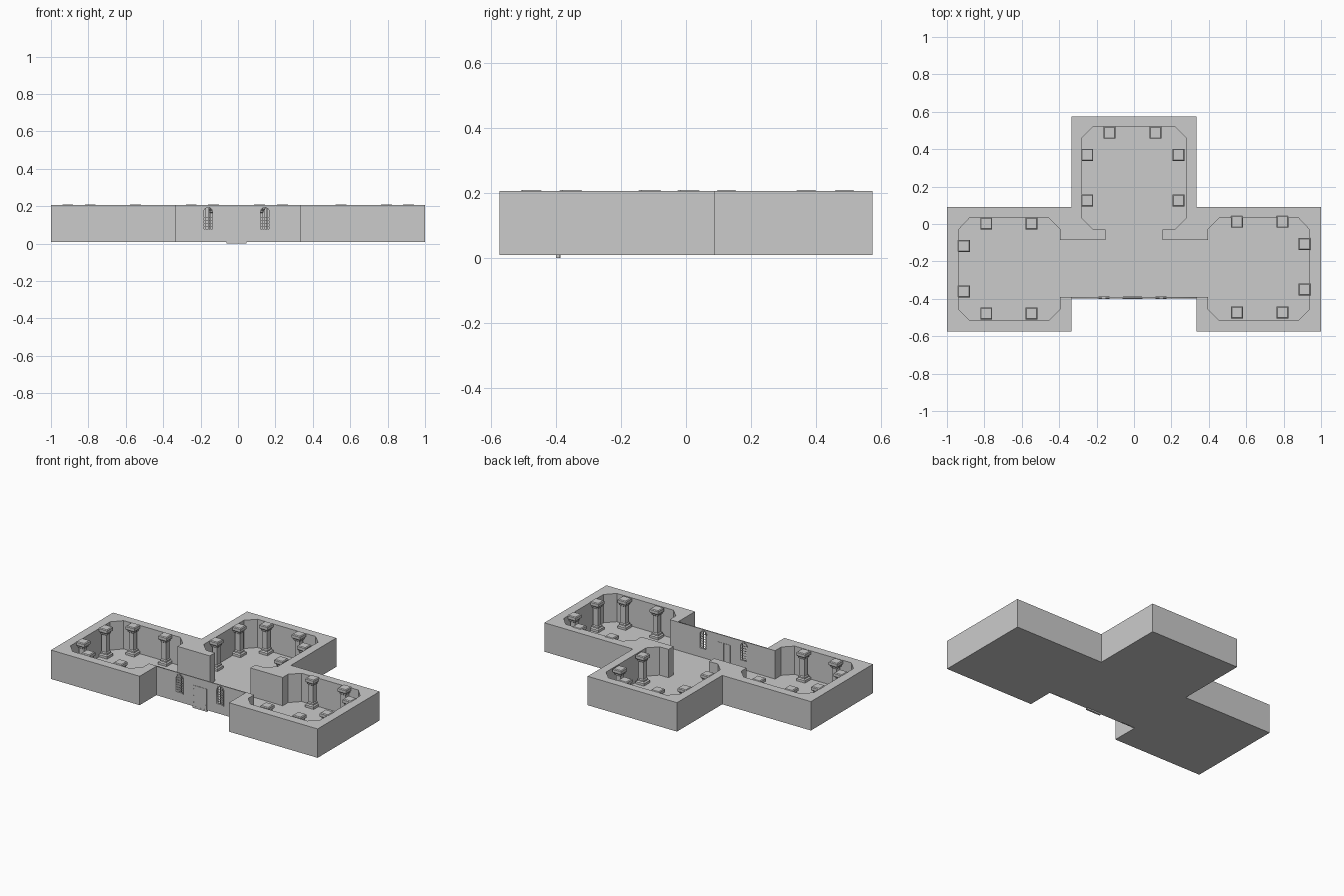
import bpy, bmesh, math

if "Cube" in bpy.data.objects:
    bpy.data.objects.remove(bpy.data.objects["Cube"])

BOTTOM, TOP = 0.01, 0.206
Y_OUT, Y_IN = -0.397, -0.39     # thin front wall


def finish(name, bm):
    bmesh.ops.remove_doubles(bm, verts=bm.verts, dist=1e-5)
    bmesh.ops.recalc_face_normals(bm, faces=bm.faces)
    me = bpy.data.meshes.new(name)
    bm.to_mesh(me)
    bm.free()
    ob = bpy.data.objects.new(name, me)
    bpy.context.collection.objects.link(ob)
    return ob


def prism(name, pts, z0, z1):
    bm = bmesh.new()
    face = bm.faces.new([bm.verts.new((x, y, z0)) for x, y in pts])
    new = bmesh.ops.extrude_face_region(bm, geom=[face], use_keep_orig=True)["geom"]
    for v in new:
        if isinstance(v, bmesh.types.BMVert):
            v.co.z = z1
    return finish(name, bm)


def add_box(bm, x0, x1, y0, y1, z0, z1):
    vs = bmesh.ops.create_cube(bm, size=1)["verts"]
    for v in vs:
        v.co.x = x0 if v.co.x < 0 else x1
        v.co.y = y0 if v.co.y < 0 else y1
        v.co.z = z0 if v.co.z < 0 else z1


def plate(name, loops, y0, y1):
    """Upright plate in XZ with holes, from a filled 2D curve."""
    cu = bpy.data.curves.new(name + "_profile", 'CURVE')
    cu.dimensions, cu.fill_mode = '2D', 'BOTH'
    cu.extrude = (y1 - y0) / 2
    for loop in loops:
        sp = cu.splines.new('POLY')
        sp.points.add(len(loop) - 1)
        for p, (x, z) in zip(sp.points, loop):
            p.co = (x, z, 0, 1)
        sp.use_cyclic_u = True
    tmp = bpy.data.objects.new(name + "_profile", cu)
    bpy.context.collection.objects.link(tmp)
    bpy.context.view_layer.update()
    me = bpy.data.meshes.new_from_object(tmp)
    bm = bmesh.new()
    bm.from_mesh(me)
    bpy.data.objects.remove(tmp)
    bpy.data.meshes.remove(me)
    mid = (y0 + y1) / 2
    for v in bm.verts:
        x, y, z = v.co
        v.co = (x, mid - z, y)
    return finish(name, bm)


def arch(cx, half, z0, z1, n=10):
    spring = z1 - half
    pts = [(cx - half, z0), (cx + half, z0)]
    return pts + [(cx + half * math.cos(math.pi * i / n),
                   spring + half * math.sin(math.pi * i / n)) for i in range(n + 1)]


def mirrored(half):
    return half + [(-x, y) for x, y in reversed(half)]


# Thick walls: outer outline, then back along the chamfered rooms
outer = [(0.335, Y_OUT), (0.335, -0.575), (1, -0.575), (1, 0.09),
         (0.335, 0.09), (0.335, 0.575)]
inner = [(0.395, Y_IN), (0.395, -0.455), (0.455, -0.515), (0.88, -0.515),
         (0.938, -0.455), (0.938, -0.03), (0.88, 0.032), (0.455, 0.032),
         (0.395, -0.028), (0.395, -0.085), (0.152, -0.085), (0.152, -0.03),
         (0.218, -0.03), (0.278, 0.03), (0.278, 0.46), (0.218, 0.52)]
ring = mirrored(outer) + [(-0.335, Y_IN)] + \
    list(reversed(mirrored(inner))) + [(0.335, Y_IN)]
prism("thick_walls", ring, BOTTOM, TOP)

# Floor
prism("floor", mirrored(outer), BOTTOM, BOTTOM + 0.004)

# Front wall with arched window openings
WINDOWS = (-0.16, 0.144)
HALF, WZ0, WZ1 = 0.027, 0.073, 0.198
rect = [(-0.335, BOTTOM), (0.335, BOTTOM), (0.335, TOP), (-0.335, TOP)]
plate("front_wall", [rect] + [arch(c, HALF, WZ0, WZ1) for c in WINDOWS], Y_OUT, Y_IN)

# Window frames and glazing bars
for c in WINDOWS:
    plate("window_frame", [arch(c, HALF + 0.002, WZ0 - 0.002, WZ1 + 0.002),
                           arch(c, HALF - 0.004, WZ0 + 0.004, WZ1 - 0.004)],
          Y_OUT - 0.004, Y_IN + 0.003)
    bm = bmesh.new()
    for dx in (-0.012, 0, 0.012):
        top = WZ1 - HALF + math.sqrt((HALF - 0.003) ** 2 - dx ** 2)
        add_box(bm, c + dx - 0.001, c + dx + 0.001, -0.396, -0.391, WZ0, top)
    for i in range(1, 7):
        z = WZ0 + i * 0.0165
        rise = max(0, z - (WZ1 - HALF))
        w = math.sqrt((HALF - 0.003) ** 2 - rise ** 2)
        add_box(bm, c - w, c + w, -0.3955, -0.3915, z - 0.001, z + 0.001)
    finish("window_bars", bm)

# Double door: leaves, centre strip, hinges, threshold
DC = -0.008
bm = bmesh.new()
for s in (-1, 1):
    a, b = sorted((DC + s * 0.001, DC + s * 0.052))
    add_box(bm, a, b, Y_OUT - 0.002, Y_IN + 0.002, 0.002, 0.153)
finish("door_leaves", bm)
bm = bmesh.new()
add_box(bm, DC - 0.004, DC + 0.004, Y_OUT - 0.004, Y_IN + 0.003, 0.0, 0.155)
finish("door_centre_strip", bm)
bm = bmesh.new()
for s in (-1, 1):
    for z in (0.04, 0.085, 0.13):
        x = DC + s * 0.048
        add_box(bm, x - 0.004, x + 0.004, Y_OUT - 0.003, Y_OUT, z - 0.002, z + 0.002)
finish("door_hinges", bm)
bm = bmesh.new()
add_box(bm, DC - 0.054, DC + 0.054, Y_OUT - 0.003, Y_IN + 0.002, 0.0, 0.012)
finish("door_threshold", bm)

# Square columns: one stepped profile, shared by every column
profile = [(0.032, 0.012), (0.032, 0.03), (0.024, 0.036), (0.024, 0.045),
           (0.018, 0.05), (0.018, 0.165), (0.024, 0.17), (0.024, 0.178),
           (0.032, 0.186), (0.032, 0.205), (0.027, 0.21)]
bm = bmesh.new()
rings = [[bm.verts.new((sx * r, sy * r, z)) for sx, sy in
          ((-1, -1), (1, -1), (1, 1), (-1, 1))] for r, z in profile]
for a, b in zip(rings, rings[1:]):
    for i in range(4):
        j = (i + 1) % 4
        bm.faces.new((a[i], a[j], b[j], b[i]))
bm.faces.new(rings[0][::-1])
bm.faces.new(rings[-1])
first = finish("column", bm)
spots = [(-0.79, 0.003), (-0.548, 0.003), (-0.91, -0.117), (-0.91, -0.36),
         (-0.79, -0.478), (-0.548, -0.478),
         (0.55, 0.012), (0.793, 0.012), (0.912, -0.107), (0.912, -0.35),
         (0.793, -0.474), (0.55, -0.474),
         (-0.25, 0.37), (-0.25, 0.125), (-0.13, 0.488),
         (0.115, 0.488), (0.237, 0.37), (0.237, 0.125)]
for k, (x, y) in enumerate(spots):
    ob = first if k == 0 else bpy.data.objects.new("column", first.data)
    if k:
        bpy.context.collection.objects.link(ob)
    ob.location = (x, y, 0)
